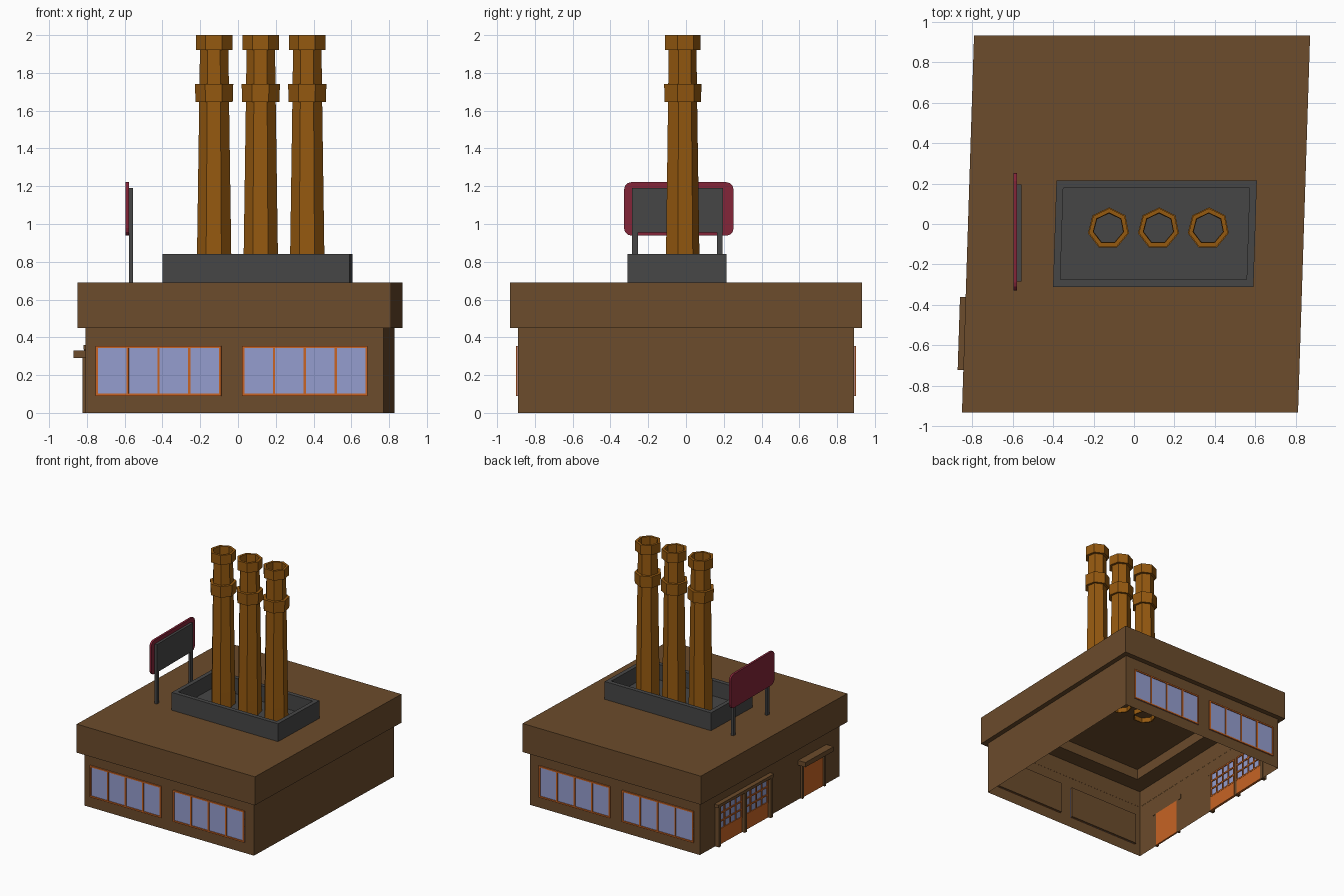
import bpy, bmesh, math

if "Cube" in bpy.data.objects:
    bpy.data.objects.remove(bpy.data.objects["Cube"])

SKEW, XOFF = 0.032, 0.01   # the plan is a slightly skewed rectangle


def material(name, rgb):
    m = bpy.data.materials.new(name)
    m.diffuse_color = (*rgb, 1)
    m.use_nodes = True
    m.node_tree.nodes["Principled BSDF"].inputs["Base Color"].default_value = m.diffuse_color
    return m


BROWN = material("brown_wall", (0.15, 0.072, 0.025))
RUST = material("rust_stack", (0.30, 0.10, 0.005))
GLASS = material("pale_blue_glass", (0.30, 0.34, 0.62))
ORANGE = material("orange_trim", (0.58, 0.13, 0.018))
RED = material("dark_red", (0.23, 0.018, 0.04))
GREY = material("dark_grey", (0.062, 0.062, 0.062))


def finish(name, bm, mat, skew=True, normals=True):
    if skew:
        for v in bm.verts:
            v.co.x += XOFF + SKEW * v.co.y
    if normals:
        bmesh.ops.recalc_face_normals(bm, faces=bm.faces)
    me = bpy.data.meshes.new(name)
    bm.to_mesh(me)
    bm.free()
    me.materials.append(mat)
    ob = bpy.data.objects.new(name, me)
    bpy.context.collection.objects.link(ob)
    return ob


def boxes(name, items, mat, skew=True):
    """items: (x0, x1, y0, y1, z0, z1) boxes joined in one object"""
    bm = bmesh.new()
    for x0, x1, y0, y1, z0, z1 in items:
        for v in bmesh.ops.create_cube(bm, size=1)["verts"]:
            v.co = (x1 if v.co.x > 0 else x0, y1 if v.co.y > 0 else y0,
                    z1 if v.co.z > 0 else z0)
    return finish(name, bm, mat, skew)


def loft(name, loops, mat, cap_end=False, closed=False):
    """bridge successive loops of equal point count"""
    bm = bmesh.new()
    rings = [[bm.verts.new(p) for p in lp] for lp in loops]
    n = len(rings[0])
    pairs = list(zip(rings, rings[1:]))
    if closed:
        pairs.append((rings[-1], rings[0]))
    for a, b in pairs:
        for i in range(n):
            j = (i + 1) % n
            bm.faces.new((a[i], a[j], b[j], b[i]))
    if cap_end:
        bm.faces.new(rings[-1])
    return finish(name, bm, mat, normals=closed or cap_end)


def rect(hx, hy, z, cx=0, cy=0):
    return [(cx + sx * hx, cy + sy * hy, z) for sx, sy in ((-1, -1), (1, -1), (1, 1), (-1, 1))]


# walls and overhanging roof, open underneath
loft("walls_and_roof", [rect(0.79, 0.89, 0), rect(0.79, 0.89, 0.45), rect(0.83, 0.932, 0.45),
                        rect(0.83, 0.932, 0.69)], BROWN, cap_end=True)
# stepped ceiling inside
loft("ceiling", [rect(0.789, 0.889, 0.45), rect(0.789, 0.889, 0.59), rect(0.65, 0.75, 0.59),
                 rect(0.65, 0.75, 0.68)], BROWN, cap_end=True)

# roof tray that carries the stacks
TX, TY = 0.095, -0.048
loft("stack_tray", [rect(0.495, 0.2625, 0.69, TX, TY), rect(0.495, 0.2625, 0.84, TX, TY),
                    rect(0.46, 0.227, 0.84, TX, TY), rect(0.46, 0.227, 0.71, TX, TY)],
     GREY, cap_end=True)

# three seven-sided stacks with collar and cap
PROFILE = [(0.095, 0.64), (0.093, 0.84), (0.081, 1.645), (0.101, 1.645), (0.104, 1.74),
           (0.08, 1.74), (0.077, 1.92), (0.099, 1.92), (0.099, 2.0), (0.077, 2.0),
           (0.074, 1.7), (0.085, 0.64)]
for k, cx in enumerate((-0.135, 0.112, 0.358)):
    angs = [math.pi / 2 + 2 * math.pi * i / 7 for i in range(7)]
    loft(f"smoke_stack_{k + 1}",
         [[(cx + r * math.cos(a), -0.022 + r * math.sin(a), z) for a in angs] for r, z in PROFILE],
         RUST, closed=True)

# four-pane windows on front and back
for side, label in ((-1, "front"), (1, "back")):
    def span(a, b):
        return tuple(sorted((side * a, side * b)))
    for k, x0 in enumerate((-0.735, 0.04)):
        x1, z0, z1, t = x0 + 0.665, 0.09, 0.355, 0.012
        name = f"{label}_window_{k + 1}"
        boxes(name + "_glass", [(x0, x1, *span(0.885, 0.893), z0, z1)], GLASS)
        boxes(name + "_reveal", [(x0, x1, *span(0.87, 0.885), z0, z1)], BROWN)
        f = span(0.885, 0.9)
        bars = [(x0, x1, *f, z0, z0 + t), (x0, x1, *f, z1 - t, z1)]
        for i in range(5):
            c = x0 + t / 2 + (x1 - x0 - t) * i / 4
            bars.append((c - t / 2, c + t / 2, *f, z0, z1))
        boxes(name + "_frame", bars, ORANGE)

# shopfront on the left wall: posts, canopy, gridded windows over panels
POSTS = (0.02, 0.35, 0.68)
boxes("shopfront_posts", [(-0.825, -0.785, y - 0.014, y + 0.014, 0, 0.34) for y in POSTS], BROWN)
boxes("shopfront_canopy", [(-0.828, -0.785, -0.005, 0.705, 0.335, 0.36)], BROWN)
for k, y in enumerate(POSTS[:2]):
    y0, y1, z0, z1 = y + 0.014, y + 0.316, 0.12, 0.335
    boxes(f"shopfront_panel_{k + 1}", [(-0.8, -0.78, y0, y1, 0, z0)], ORANGE)
    boxes(f"shopfront_glass_{k + 1}", [(-0.795, -0.785, y0, y1, z0, z1)], GLASS)
    t, X = 0.006, (-0.802, -0.778)
    bars = []
    for i in range(5):
        c = y0 + t + (y1 - y0 - 2 * t) * i / 4
        bars.append((*X, c - t, c + t, z0, z1))
    for i in range(4):
        c = z0 + t + (z1 - z0 - 2 * t) * i / 3
        bars.append((*X, y0, y1, c - t, c + t))
    boxes(f"shopfront_grid_{k + 1}", bars, ORANGE)

# side door with awning
boxes("side_door", [(-0.796, -0.782, -0.67, -0.41, 0, 0.29)], ORANGE)
boxes("door_jambs", [(-0.81, -0.785, y - 0.01, y + 0.01, 0, 0.29) for y in (-0.68, -0.40)], BROWN)
boxes("door_awning", [(-0.858, -0.785, -0.72, -0.36, 0.29, 0.33)], BROWN)

# rooftop sign: rounded board, backing panel and two legs
bm = bmesh.new()
r, pts = 0.04, []
for sy, sz, a0 in ((1, 1, 0), (-1, 1, 90), (-1, -1, 180), (1, -1, 270)):
    for s in range(4):
        a = math.radians(a0 + 30 * s)
        pts.append((-0.595, -0.038 + sy * (0.29 - r) + r * math.cos(a),
                    1.08 + sz * (0.142 - r) + r * math.sin(a)))
face = bm.faces.new([bm.verts.new(p) for p in pts])
ext = bmesh.ops.extrude_face_region(bm, geom=[face])
for v in ext["geom"]:
    if isinstance(v, bmesh.types.BMVert):
        v.co.x += 0.018
finish("sign_board", bm, RED, skew=False)
boxes("sign_backing", [(-0.577, -0.556, -0.285, 0.195, 0.955, 1.19)], GREY, skew=False)
boxes("sign_legs", [(-0.577, -0.556, y, y + 0.03, 0.69, 0.96) for y in (-0.285, 0.163)],
      GREY, skew=False)
